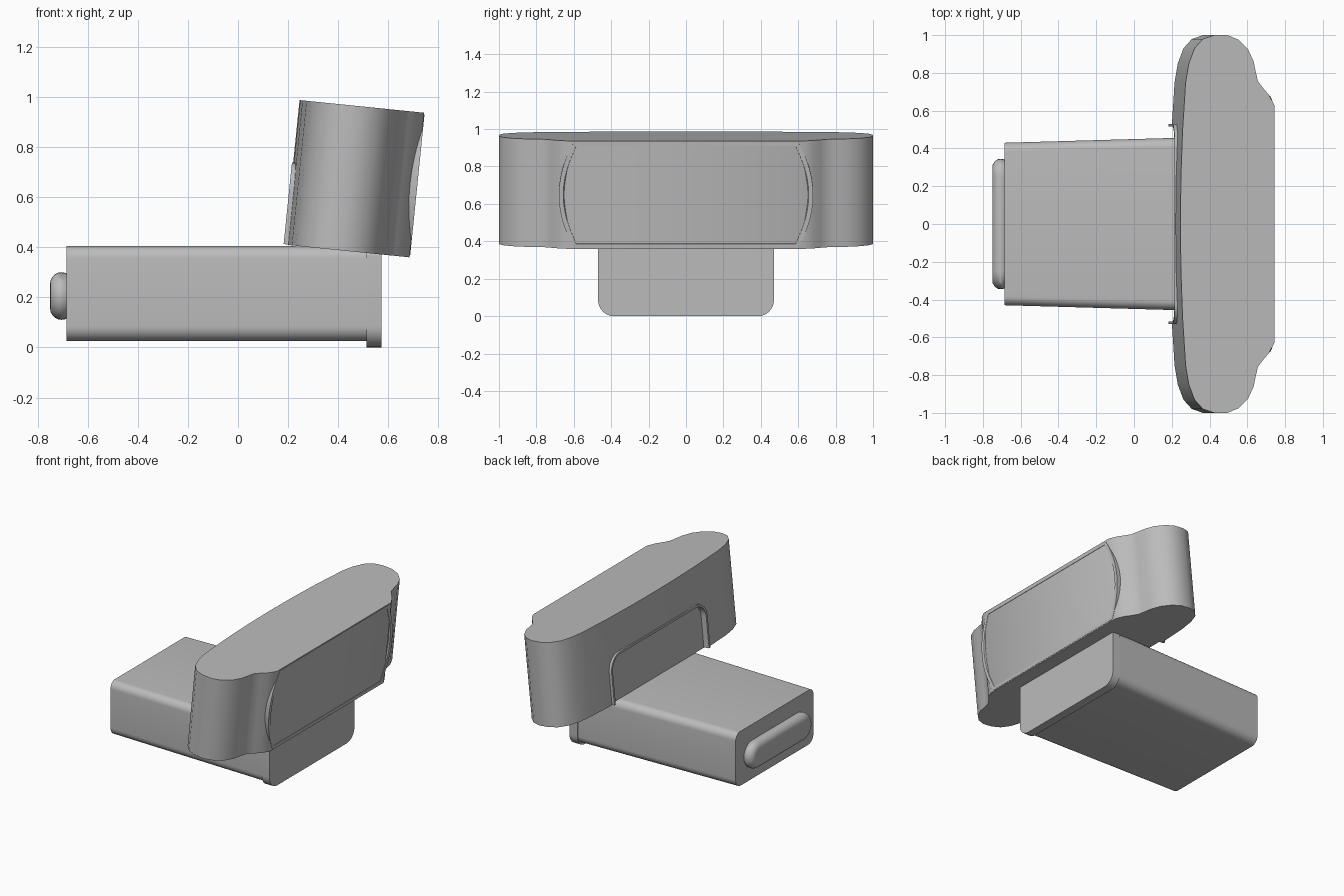
import bpy, bmesh, math
from mathutils import Matrix

old = bpy.data.objects.get("Cube")
if old:
    bpy.data.objects.remove(old, do_unlink=True)

grey = bpy.data.materials.new("plain grey")
grey.use_nodes = True
grey.diffuse_color = (0.5, 0.5, 0.5, 1)
grey.node_tree.nodes["Principled BSDF"].inputs["Base Color"].default_value = (0.5, 0.5, 0.5, 1)

# The head leans towards +x on the base
TILT = Matrix.Translation((0.187, 0, 0.41)) @ Matrix.Rotation(math.radians(5.8), 4, 'Y')


def prism(name, pts, lo, hi, axis='X', edit=None, matrix=None):
    """Extrude a 2D outline along X (points are y, z) or Z (points are x, y)."""
    bm = bmesh.new()
    place = (lambda p, h: (h, p[0], p[1])) if axis == 'X' else (lambda p, h: (p[0], p[1], h))
    a = [bm.verts.new(place(p, lo)) for p in pts]
    b = [bm.verts.new(place(p, hi)) for p in pts]
    n = len(pts)
    bm.faces.new(a)
    top = bm.faces.new(b)
    for i in range(n):
        bm.faces.new((a[i], a[(i + 1) % n], b[(i + 1) % n], b[i]))
    bmesh.ops.recalc_face_normals(bm, faces=bm.faces)
    if edit:
        edit(bm, top)
    if matrix:
        bm.transform(matrix)
    mesh = bpy.data.meshes.new(name)
    bm.to_mesh(mesh)
    bm.free()
    ob = bpy.data.objects.new(name, mesh)
    bpy.context.collection.objects.link(ob)
    mesh.materials.append(grey)
    return ob


def activate(ob):
    bpy.ops.object.select_all(action='DESELECT')
    ob.select_set(True)
    bpy.context.view_layer.objects.active = ob


def smooth(ob, angle=32):
    activate(ob)
    bpy.ops.object.shade_smooth_by_angle(angle=math.radians(angle))


def apply_modifier(ob, mod):
    activate(ob)
    bpy.ops.object.modifier_apply(modifier=mod.name)


def arc(cx, cy, r, start, end, steps=8):
    return [(cx + r * math.cos(math.radians(start + (end - start) * i / steps)),
             cy + r * math.sin(math.radians(start + (end - start) * i / steps)))
            for i in range(steps + 1)]


def rounded_rect(w, z0, z1, r_low, r_high):
    return (arc(w - r_high, z1 - r_high, r_high, 0, 90) + arc(-w + r_high, z1 - r_high, r_high, 90, 180)
            + arc(-w + r_low, z0 + r_low, r_low, 180, 270) + arc(w - r_low, z0 + r_low, r_low, 270, 360))


def arch(w, h, r):
    """Arch outline, open at the bottom."""
    return [(w, -0.02)] + arc(w - r, h - r, r, 0, 90) + arc(-w + r, h - r, r, 90, 180) + [(-w, -0.02)]


# Base block, narrowing towards its tail
def taper(bm, top):
    for v in bm.verts:
        if v.co.x < 0:
            v.co.y *= 0.43 / 0.465


smooth(prism("base_block", rounded_rect(0.465, 0.025, 0.405, 0.06, 0.05), -0.685, 0.54, edit=taper))
smooth(prism("base_end_lip", rounded_rect(0.47, 0.0, 0.385, 0.085, 0.02), 0.512, 0.572))

# Rounded stadium-shaped nub at the tail
nub = prism("tail_nub", arc(0.25, 0.205, 0.095, -90, 90, 14) + arc(-0.25, 0.205, 0.095, 90, 270, 14),
            -0.75, -0.66)
bev = nub.modifiers.new("round", 'BEVEL')
bev.width = 0.05
bev.segments = 5
bev.limit_method = 'ANGLE'
bev.angle_limit = math.radians(50)
apply_modifier(nub, bev)
smooth(nub, 40)

# Wide head with rounded ends and a raised front
half = [(0.003, 0.25), (0.012, 0.5), (0.028, 0.75), (0.045, 0.85), (0.075, 0.93), (0.12, 0.98),
        (0.18, 1.0), (0.25, 1.0), (0.31, 0.975), (0.36, 0.925), (0.39, 0.86), (0.402, 0.8),
        (0.413, 0.755), (0.44, 0.72), (0.47, 0.685), (0.5, 0.63)]
head = prism("head_shell", [(0, 0)] + half + [(x, -y) for x, y in reversed(half)],
             0, 0.58, axis='Z', matrix=TILT)

# Arched recess in the back of the head
cutter = prism("recess_cutter", arch(0.52, 0.32, 0.1), -0.1, 0.035, matrix=TILT)
cutter.hide_render = True
cut = head.modifiers.new("recess", 'BOOLEAN')
cut.operation = 'DIFFERENCE'
cut.solver = 'EXACT'
cut.object = cutter
apply_modifier(head, cut)
bpy.data.objects.remove(cutter, do_unlink=True)
smooth(head)

# Thin raised rim around the recess
rim = [(y, max(z, 0.002)) for y, z in arch(0.53, 0.33, 0.11) + arch(0.515, 0.315, 0.095)[::-1]]
smooth(prism("recess_rim", rim, -0.005, 0.04, matrix=TILT))


# Front panel with bowed ends and a sunken middle
def sink(bm, top):
    bmesh.ops.inset_region(bm, faces=[top], thickness=0.024, depth=0)
    bmesh.ops.inset_region(bm, faces=[top], thickness=0.004, depth=-0.01)


bow = [(0.60 + 0.08 * (1 - t * t), 0.29 + 0.283 * t) for t in (-1 + i / 6 for i in range(13))]
panel = bow + [(-y, z) for y, z in reversed(bow)]
smooth(prism("front_panel", panel, 0.44, 0.502, edit=sink, matrix=TILT))
